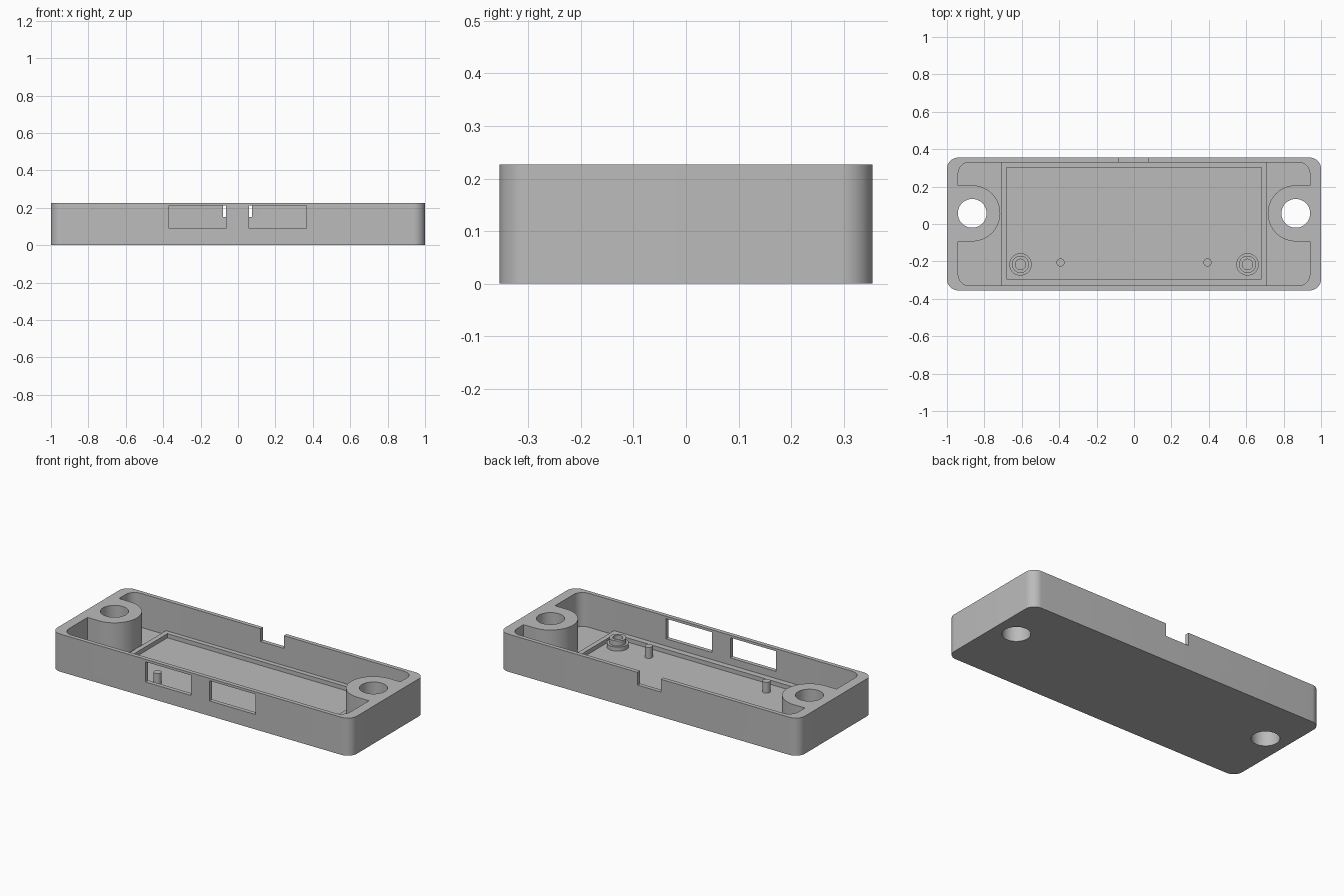
import bpy
import bmesh
from math import cos, sin, pi, radians

cube = bpy.data.objects.get("Cube")
if cube:
    bpy.data.objects.remove(cube, do_unlink=True)

grey = bpy.data.materials.new("matte grey")
grey.use_nodes = True
GREY = (0.5, 0.5, 0.5, 1)
grey.diffuse_color = GREY
grey.node_tree.nodes["Principled BSDF"].inputs["Base Color"].default_value = GREY

HEIGHT, FLOOR, LEDGE = 0.227, 0.022, 0.047
BOSS_X, BOSS_Y, BOSS_R = 0.865, 0.057, 0.15


def arc(cx, cy, r, start, end, steps=12):
    angles = [radians(start + (end - start) * i / steps) for i in range(steps + 1)]
    return [(cx + r * cos(a), cy + r * sin(a)) for a in angles]


def circle(cx, cy, r, steps=40):
    return arc(cx, cy, r, 0, 360, steps)[:-1]


def rectangle(x0, x1, y0, y1):
    return [(x0, y0), (x1, y0), (x1, y1), (x0, y1)]


def rounded(hx, hy, r):
    pts = []
    for sx, sy, a in ((1, 1, 0), (-1, 1, 90), (-1, -1, 180), (1, -1, 270)):
        pts += arc(sx * (hx - r), sy * (hy - r), r, a, a + 90)
    return pts


def prism(name, outline, z0, z1):
    """Closed solid with the given outline between two heights."""
    bm = bmesh.new()
    base = bm.faces.new([bm.verts.new((x, y, z0)) for x, y in outline])
    top = bmesh.ops.extrude_face_region(bm, geom=[base])["geom"]
    moved = [v for v in top if isinstance(v, bmesh.types.BMVert)]
    bmesh.ops.translate(bm, verts=moved, vec=(0, 0, z1 - z0))
    bmesh.ops.recalc_face_normals(bm, faces=bm.faces)
    mesh = bpy.data.meshes.new(name)
    bm.to_mesh(mesh)
    bm.free()
    mesh.materials.append(grey)
    obj = bpy.data.objects.new(name, mesh)
    bpy.context.collection.objects.link(obj)
    return obj


def select(obj):
    bpy.ops.object.select_all(action="DESELECT")
    obj.select_set(True)
    bpy.context.view_layer.objects.active = obj


def cut(obj, outline, z0, z1):
    cutter = prism("cutter", outline, z0, z1)
    cutter.hide_render = True
    mod = obj.modifiers.new("cut", "BOOLEAN")
    mod.operation, mod.solver, mod.object = "DIFFERENCE", "EXACT", cutter
    select(obj)
    bpy.ops.object.modifier_apply(modifier=mod.name)
    bpy.data.objects.remove(cutter, do_unlink=True)


def smooth(obj):
    select(obj)
    bpy.ops.object.shade_smooth_by_angle(angle=radians(30))


def cavity_outline():
    """Inner pocket, bending around the screw boss at each end."""
    hx, hy, r = 0.94, 0.33, 0.06
    right = arc(hx - r, -hy + r, r, 270, 360)
    right.append((hx, BOSS_Y - BOSS_R))
    right += arc(BOSS_X, BOSS_Y, BOSS_R, 270, 90, 32)
    right.append((hx, BOSS_Y + BOSS_R))
    right += arc(hx - r, hy - r, r, 0, 90)
    return right + [(-x, y) for x, y in reversed(right)]


# Tray with pocket and screw bosses
tray = prism("tray", rounded(1, 0.355, 0.06), 0, HEIGHT)
cut(tray, cavity_outline(), FLOOR, 0.4)
for side in (-1, 1):
    cut(tray, circle(side * BOSS_X, BOSS_Y, 0.077), -0.1, 0.4)

# Port windows in the front wall and cable notch in the back wall
for x0, x1 in ((-0.37, -0.065), (0.058, 0.365)):
    cut(tray, rectangle(x0, x1, -0.5, -0.25), 0.09, 0.212)
cut(tray, rectangle(-0.08, 0.075, 0.25, 0.5), 0.15, 0.4)
smooth(tray)

# Raised ledge that carries the board
ledge = prism("board_ledge", rectangle(-0.712, 0.712, -0.335, 0.335), FLOOR - 0.01, LEDGE)
cut(ledge, rectangle(-0.683, 0.683, -0.295, 0.302), -0.1, 0.4)

# Stepped standoffs and small pins
for side, label in ((-1, "right"), (1, "left")):
    x, y = side * 0.607, -0.216
    for part, radius, top in (("base", 0.06, LEDGE), ("collar", 0.046, 0.078)):
        ring = prism(f"{label}_standoff_{part}", circle(x, y, radius, 32), FLOOR - 0.005, top)
        cut(ring, circle(x, y, 0.028, 24), -0.1, 0.4)
        smooth(ring)
    pin = prism(f"{label}_pin", circle(side * 0.393, -0.206, 0.022, 24), FLOOR - 0.005, 0.088)
    smooth(pin)
